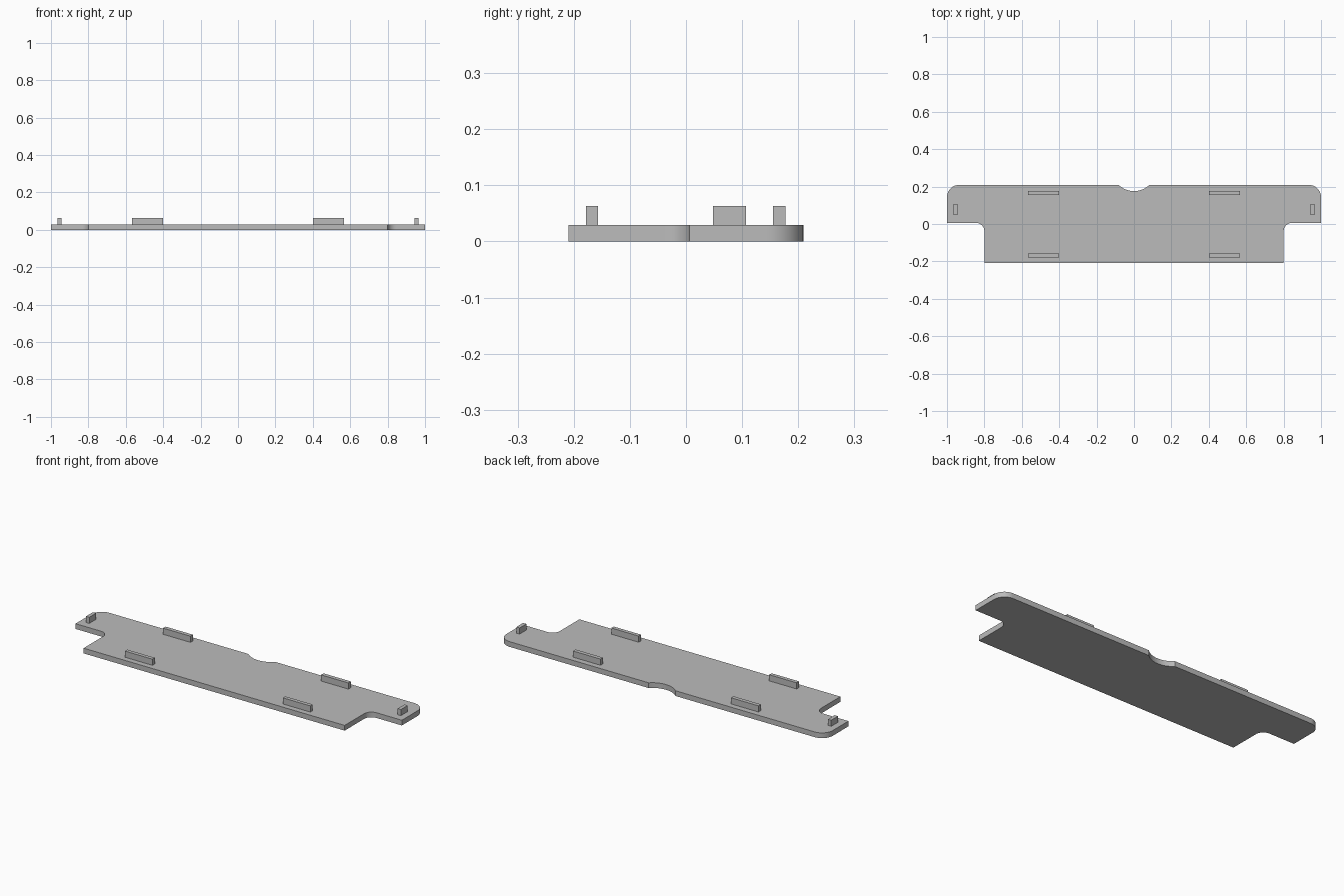
import bpy, bmesh
from math import sin, cos, pi, asin

if "Cube" in bpy.data.objects:
    bpy.data.objects.remove(bpy.data.objects["Cube"], do_unlink=True)

BACK, FRONT, ARM = 0.209, -0.209, 0.006   # y of the plate edges
THICK, TAB_TOP = 0.029, 0.063

grey = bpy.data.materials.new("plain grey")
grey.use_nodes = True
colour = (0.5, 0.5, 0.5, 1)
grey.diffuse_color = colour
grey.node_tree.nodes["Principled BSDF"].inputs["Base Color"].default_value = colour


def add_object(name, bm):
    bmesh.ops.recalc_face_normals(bm, faces=bm.faces)
    mesh = bpy.data.meshes.new(name)
    bm.to_mesh(mesh)
    bm.free()
    mesh.materials.append(grey)
    obj = bpy.data.objects.new(name, mesh)
    bpy.context.scene.collection.objects.link(obj)
    return obj


def arc(cx, cy, r, start, end, steps=12):
    angles = [start + (end - start) * i / steps for i in range(steps + 1)]
    return [(cx + r * cos(a), cy + r * sin(a)) for a in angles]


def box(name, x0, x1, y0, y1, z0, z1):
    bm = bmesh.new()
    bmesh.ops.create_cube(bm, size=1)
    for v in bm.verts:
        v.co.x = x1 if v.co.x > 0 else x0
        v.co.y = y1 if v.co.y > 0 else y0
        v.co.z = z1 if v.co.z > 0 else z0
    return add_object(name, bm)


# Plate: half outline from the front edge round to the finger notch, mirrored
corner, fillet = 0.065, 0.045
half_notch, depth = 0.082, 0.033
r = (half_notch ** 2 + depth ** 2) / (2 * depth)
sweep = asin(half_notch / r)
half = [(0.8, FRONT)]
half += arc(0.8 + fillet, ARM - fillet, fillet, pi, pi / 2)
half += [(1, ARM)]
half += arc(1 - corner, BACK - corner, corner, 0, pi / 2)
half += arc(0, BACK - depth + r, r, -pi / 2 + sweep, -pi / 2)
outline = half + [(-x, y) for x, y in reversed(half[:-1])]

bm = bmesh.new()
base = bm.faces.new([bm.verts.new((x, y, 0)) for x, y in outline])
top = bmesh.ops.extrude_face_region(bm, geom=[base], use_keep_orig=True)
for v in top["geom"]:
    if isinstance(v, bmesh.types.BMVert):
        v.co.z = THICK
plate = add_object("plate", bm)
bpy.context.view_layer.objects.active = plate
plate.select_set(True)
bpy.ops.object.shade_smooth_by_angle()

# Upright locating tabs on both sides
for side, s in (("left", 1), ("right", -1)):
    xs = sorted((s * 0.4, s * 0.568))
    box(side + "_back_tab", *xs, 0.155, 0.177, THICK, TAB_TOP)
    box(side + "_front_tab", *xs, -0.178, -0.157, THICK, TAB_TOP)
    xs = sorted((s * 0.945, s * 0.965))
    box(side + "_end_tab", *xs, 0.048, 0.107, THICK, TAB_TOP)
